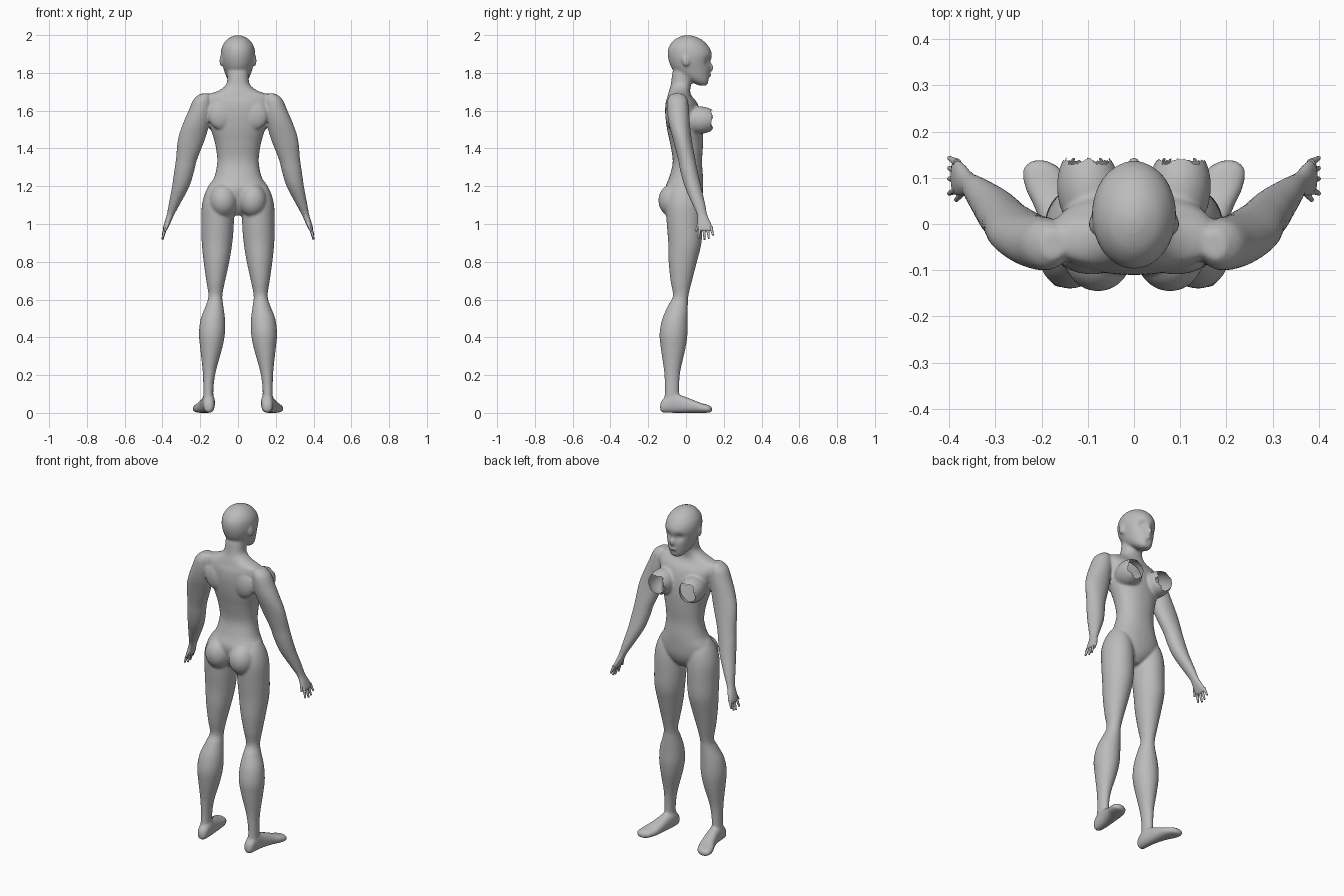
import bpy, bmesh, math, random
from mathutils import Vector, Matrix

random.seed(4)
cube = bpy.data.objects.get("Cube")
if cube:
    bpy.data.objects.remove(cube, do_unlink=True)

skin = bpy.data.materials.new("plain grey")
skin.use_nodes = True
GREY = (0.5, 0.5, 0.5, 1)
skin.diffuse_color = GREY
skin.node_tree.nodes["Principled BSDF"].inputs["Base Color"].default_value = GREY


def smooth_sections(secs, steps=4):
    """Resample cross-sections with a Catmull-Rom curve."""
    p = [secs[0]] + list(secs) + [secs[-1]]
    out = []
    for i in range(1, len(p) - 2):
        for k in range(steps):
            t = k / steps
            out.append([0.5 * (2 * b + (c - a) * t + (2 * a - 5 * b + 4 * c - d) * t * t
                               + (3 * b - a - 3 * c + d) * t ** 3)
                        for a, b, c, d in zip(p[i - 1], p[i], p[i + 1], p[i + 2])])
    return out + [list(secs[-1])]


def loft(bm, secs, side=1, along_y=False, n=32, power=1.0):
    """Skin of ellipses (position, centre u, centre v, radius u, radius v)."""
    rings = []
    for pos, cu, cv, ru, rv in smooth_sections(secs):
        ring = []
        for i in range(n):
            a = 2 * math.pi * i / n
            c, s = math.cos(a), math.sin(a)
            u = cu + max(ru, .002) * math.copysign(abs(c) ** power, c)
            v = cv + max(rv, .002) * math.copysign(abs(s) ** power, s)
            co = (u, pos, v) if along_y else (u, v, pos)
            ring.append(bm.verts.new((co[0] * side, co[1], co[2])))
        rings.append(ring)
    for r, q in zip(rings, rings[1:]):
        for i in range(n):
            bm.faces.new((r[i], r[(i + 1) % n], q[(i + 1) % n], q[i]))
    bm.faces.new(rings[0])
    bm.faces.new(rings[-1])
    return [v for r in rings for v in r]


def blob(bm, centre, radii, turn=0):
    m = (Matrix.Translation(centre) @ Matrix.Rotation(turn, 4, 'Z')
         @ Matrix.Diagonal((*radii, 1)))
    bmesh.ops.create_uvsphere(bm, u_segments=32, v_segments=20, radius=1, matrix=m)


def front_back(rows):
    """(z, half width, back y, front y) to loft sections."""
    return [(z, 0, (b + f) / 2, w, (f - b) / 2) for z, w, b, f in rows]


def finish(bm, name):
    bmesh.ops.recalc_face_normals(bm, faces=bm.faces)
    me = bpy.data.meshes.new(name)
    bm.to_mesh(me)
    bm.free()
    ob = bpy.data.objects.new(name, me)
    bpy.context.collection.objects.link(ob)
    me.materials.append(skin)
    me.shade_smooth()
    return ob


TORSO = front_back([
    (1.045, .03, -.05, .03), (1.08, .085, -.08, .065), (1.13, .14, -.10, .085),
    (1.19, .155, -.11, .09), (1.25, .125, -.088, .09), (1.33, .11, -.07, .085),
    (1.42, .12, -.083, .09), (1.50, .143, -.10, .09), (1.58, .16, -.11, .08),
    (1.64, .18, -.108, .06), (1.678, .175, -.097, .03), (1.705, .105, -.09, .022),
    (1.74, .062, -.08, .028), (1.80, .056, -.072, .04), (1.84, .05, -.06, .04)])

HEAD = front_back([
    (1.733, .022, .07, .108), (1.75, .044, .03, .12), (1.78, .062, -.03, .126),
    (1.82, .076, -.072, .13), (1.86, .087, -.09, .132), (1.90, .091, -.097, .137),
    (1.94, .084, -.09, .12), (1.975, .06, -.062, .085), (1.994, .028, -.025, .045),
    (2.0, .004, .005, .015)])

ARM = [
    (1.69, .175, -.045, .025, .03), (1.66, .187, -.045, .048, .052),
    (1.60, .2, -.042, .062, .058), (1.53, .222, -.035, .07, .056),
    (1.45, .246, -.02, .072, .05), (1.34, .273, .004, .056, .046),
    (1.28, .285, .016, .053, .046), (1.20, .303, .036, .046, .044),
    (1.11, .335, .066, .031, .035), (1.05, .357, .085, .02, .028),
    (1.01, .372, .095, .017, .036), (.975, .385, .102, .013, .042),
    (.96, .39, .104, .009, .038)]

LEG = [
    (1.22, .10, -.01, .045, .05), (1.17, .105, -.012, .067, .08),
    (1.10, .107, -.012, .084, .095), (1.0, .108, -.008, .086, .094),
    (.90, .111, -.006, .081, .088), (.80, .114, -.017, .068, .075),
    (.70, .118, -.025, .05, .057), (.62, .12, -.028, .037, .041),
    (.57, .124, -.042, .046, .052), (.50, .133, -.058, .064, .067),
    (.42, .138, -.066, .069, .074), (.34, .142, -.068, .058, .065),
    (.22, .152, -.073, .035, .043), (.13, .157, -.074, .027, .038),
    (.05, .157, -.075, .028, .04)]

FOOT = [
    (-.137, .155, .03, .008, .012), (-.125, .155, .036, .026, .034),
    (-.08, .155, .052, .033, .052), (-.03, .160, .047, .035, .047),
    (.03, .172, .036, .041, .036), (.08, .188, .026, .048, .026),
    (.12, .200, .021, .04, .020), (.138, .205, .018, .015, .012)]

# Body: torso, head and limbs collected into one volume
bm = bmesh.new()
loft(bm, TORSO, power=.9)
for v in loft(bm, HEAD, n=64):
    # eye sockets and the hollow below the lower lip
    if v.co.y > .05:
        for ex, ez, depth, size in ((.036, 1.86, .016, .02), (-.036, 1.86, .016, .02),
                                    (0, 1.765, .008, .012)):
            d = ((v.co.x - ex) ** 2 + (v.co.z - ez) ** 2) / size ** 2
            v.co.y -= depth * math.exp(-d)
blob(bm, (0, .128, 1.828), (.013, .018, .022))       # nose
blob(bm, (0, .122, 1.787), (.022, .012, .009))       # lips
for s in (1, -1):
    loft(bm, ARM, s)
    loft(bm, LEG, s)
    loft(bm, FOOT, s, along_y=True, power=.85)
    blob(bm, (s * .078, -.068, 1.125), (.074, .078, .088))           # buttock
    blob(bm, (s * .096, .07, 1.55), (.07, .104, .073), -s * .15)     # breast
    blob(bm, (s * .089, .0, 1.865), (.009, .02, .03))                # ear
    blob(bm, (s * .09, -.075, 1.58), (.07, .034, .08))               # shoulder blade
body = finish(bm, "body")

# Fuse the volumes and soften the seams
rm = body.modifiers.new("fuse", 'REMESH')
rm.mode = 'VOXEL'
rm.voxel_size = .007
sm = body.modifiers.new("soften", 'SMOOTH')
sm.factor = .5
sm.iterations = 5
bpy.context.view_layer.update()
fused = bpy.data.meshes.new_from_object(
    body.evaluated_get(bpy.context.evaluated_depsgraph_get()))
body.modifiers.clear()
body.data = fused

# Ragged openings at the front of the chest
bm = bmesh.new()
bm.from_mesh(fused)
cut = []
for v in bm.verts:
    x, y, z = v.co
    if 1.45 < z < 1.65 and y > .1:
        a = math.atan2(z - 1.55, abs(x) - .1)
        if y > .139 + .005 * math.sin(5 * a) + random.uniform(-.002, .002):
            cut.append(v)
bmesh.ops.delete(bm, geom=cut, context='VERTS')
bm.to_mesh(fused)
bm.free()
if not fused.materials:
    fused.materials.append(skin)
fused.shade_smooth()


# Fingers: tapered tubes from the knuckles to the tips
def finger(bm, base, tip, r):
    base, tip = Vector(base), Vector(tip)
    d = tip - base
    m = (Matrix.Translation((base + tip) / 2)
         @ d.to_track_quat('Z', 'Y').to_matrix().to_4x4())
    bmesh.ops.create_cone(bm, cap_ends=True, segments=12, radius1=r, radius2=r * .5,
                          depth=d.length, matrix=m)


for s, name in ((1, "left_fingers"), (-1, "right_fingers")):
    bm = bmesh.new()
    for y0, y1, z1 in ((.075, .066, .925), (.095, .098, .917),
                       (.114, .121, .922), (.132, .143, .94)):
        finger(bm, (s * .383, y0, .985), (s * .4, y1, z1), .0095)
    finger(bm, (s * .366, .075, 1.02), (s * .385, .052, .962), .0095)
    fingers = finish(bm, name)
    bpy.context.view_layer.objects.active = fingers
    bpy.ops.object.select_all(action='DESELECT')
    fingers.select_set(True)
    bpy.ops.object.shade_smooth_by_angle(angle=math.radians(40))
